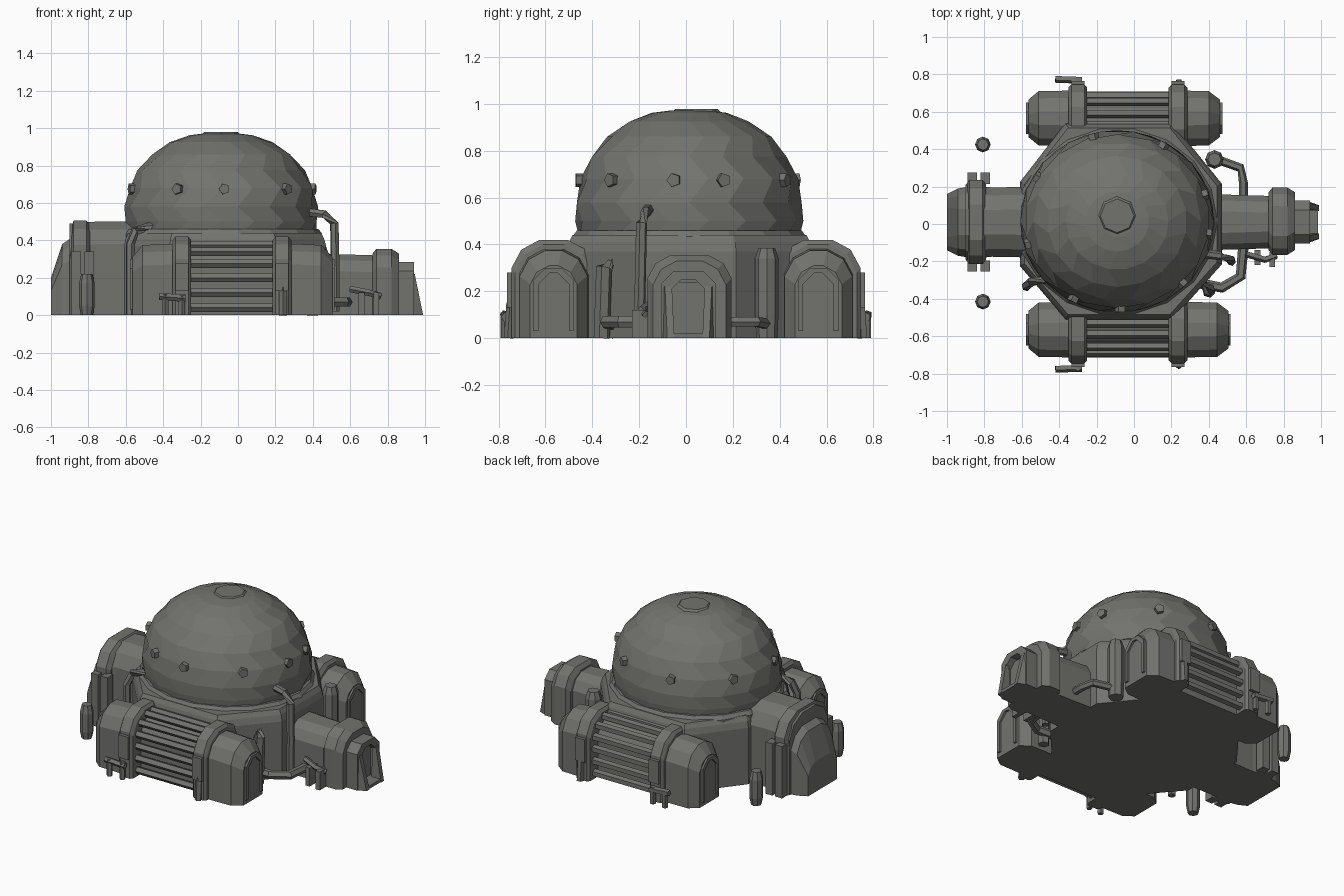
import bpy, bmesh, math
from mathutils import Vector

if "Cube" in bpy.data.objects:
    bpy.data.objects.remove(bpy.data.objects["Cube"])

mat = bpy.data.materials.new("weathered grey")
mat.diffuse_color = (0.17, 0.17, 0.157, 1)
mat.use_nodes = True
mat.node_tree.nodes["Principled BSDF"].inputs["Base Color"].default_value = mat.diffuse_color


def make(name, rings, caps=True):
    """Skin a list of equal-length point rings into a flat-faced object."""
    bm = bmesh.new()
    vs = [[bm.verts.new(p) for p in r] for r in rings]
    n = len(rings[0])
    for a, b in zip(vs, vs[1:]):
        for i in range(n):
            j = (i + 1) % n
            bm.faces.new((a[i], a[j], b[j], b[i]))
    if caps:
        bm.faces.new(vs[0][::-1])
        bm.faces.new(vs[-1])
    bmesh.ops.recalc_face_normals(bm, faces=bm.faces)
    me = bpy.data.meshes.new(name)
    bm.to_mesh(me)
    bm.free()
    me.materials.append(mat)
    ob = bpy.data.objects.new(name, me)
    bpy.context.collection.objects.link(ob)
    return ob


def vault(name, cy, secs, z0=0.0):
    """Chamfered arch swept along x; each section is (x, half width, height, chamfer)."""
    rings = []
    for x, w, h, c in secs:
        half = [(w, z0), (w, h - c), (w - c * .35, h - c * .35), (w - c, h)]
        pts = half + [(-a, b) for a, b in half[::-1]]
        rings.append([(x, cy + a, b) for a, b in pts])
    return make(name, rings)


def box(name, x0, x1, y0, y1, z0, z1):
    sq = [(x0, y0), (x1, y0), (x1, y1), (x0, y1)]
    return make(name, [[(x, y, z) for x, y in sq] for z in (z0, z1)])


def pipe(name, path, r, n=6):
    """Round bar following a path of points."""
    P = [Vector(p) for p in path]
    rings = []
    for i, p in enumerate(P):
        t = (P[min(i + 1, len(P) - 1)] - P[max(i - 1, 0)]).normalized()
        ref = Vector((0.3, 1, 0)) if abs(t.z) > .6 else Vector((0, 0, 1))
        u = t.cross(ref).normalized()
        v = t.cross(u)
        rings.append([p + r * (math.cos(k * math.tau / n) * u + math.sin(k * math.tau / n) * v)
                      for k in range(n)])
    return make(name, rings)


def arch_frame(name, x0, x1, cy, w, h, t, z0=0.0):
    """Arched door frame standing proud of an end wall."""
    rings = []
    for x, inset in ((x0, 0), (x1, 0), (x1, t), (x0, t)):
        a, b, c = w - inset, h - inset, .05
        rings.append([(x, cy + s * p, q) for s, p, q in (
            (1, a, z0), (1, a, b - c), (1, a - c, b), (-1, a - c, b), (-1, a, b - c), (-1, a, z0))])
    # skin along the arch instead of across it
    return make(name, [[r[i] for r in rings] for i in range(6)])


# dome
CX, CY, N = -0.09, 0.014, 18
prof = [(.98, .43), (1, .50), (1, .58), (.955, .68), (.865, .775), (.72, .86),
        (.53, .925), (.33, .962), (.17, .972)]
make("dome", [[(CX + .518 * r * math.cos((k + .5 * (i % 2)) * math.tau / N),
                CY + .487 * r * math.sin((k + .5 * (i % 2)) * math.tau / N), z)
               for k in range(N)] for i, (r, z) in enumerate(prof)])
make("dome_cap", [[(CX + r * math.cos(k * math.tau / 8), CY + .03 + r * math.sin(k * math.tau / 8), z)
                   for k in range(8)] for r, z in ((.12, .95), (.09, .979))])

# small lugs on the dome
for ang in (-118, -88, -45, -8, 18, 60, 105, 150, 195):
    a = math.radians(ang)
    d = Vector((math.cos(a), math.sin(a), 0))
    p = Vector((CX + .475 * math.cos(a), CY + .45 * math.sin(a), .675))
    pipe("dome_lug", [p, p + d * .035], .03, 5)

# octagonal base building with sloping shoulder
base = [(-.6, -.22), (-.36, -.5), (.2, -.5), (.46, -.21), (.46, .21), (.2, .53), (-.36, .53), (-.6, .22)]
make("base_drum", [[(CX + (x - CX) * s, CY + (y - CY) * s, z) for x, y in base]
                   for s, z in ((1.02, 0), (1.02, .37), (1.0, .41), (.97, .44))])
make("dome_collar", [[(CX + .54 * r * math.cos(k * math.tau / N), CY + .505 * r * math.sin(k * math.tau / N), z)
                      for k in range(N)] for r, z in ((1, .37), (1, .435), (.965, .46))])

# front and back wings
for s, label, xr in ((-1, "front", .505), (1, "back", .46)):
    c = s * .565
    vault(label + "_wing_core", c - s * .02, [(-.4, .105, .36, .09), (.3, .105, .36, .09)])
    vault(label + "_wing_left_cap", c, [(-.565, .10, .31, .08), (-.51, .145, .375, .11), (-.25, .15, .385, .11)])
    vault(label + "_wing_right_cap", c, [(.2, .15, .385, .11), (xr - .06, .145, .375, .11), (xr, .10, .31, .08)])
    for x in (-.35, .185):
        vault(label + "_wing_rib", c, [(x, .165, .40, .12), (x + .015, .18, .42, .12),
                                       (x + .085, .18, .42, .12), (x + .1, .165, .40, .12)])
        box(label + "_rib_buttress", x + .015, x + .085, *sorted((s * .72, s * .765)), .13, .28)
    # slats between the ribs
    for y, z in ((.685, .04), (.69, .12), (.69, .20), (.685, .275), (.655, .34), (.59, .375), (.53, .375)):
        pipe(label + "_slat", [(-.26, s * y, z), (.2, s * y, z)], .024, 5)
    # linking roof to the drum
    box(label + "_wing_link", -.34, .19, *sorted((s * .42, s * .54)), 0, .37)
    # end door frames
    arch_frame(label + "_door_right", xr - .02, xr + .012, c, .085, .30, .02, .03)
    arch_frame(label + "_door_left", -.577, -.545, c, .085, .30, .02, .03)
    # footing pipes
    pipe(label + "_foot_pipe", [(-.42, s * .775, .10), (-.28, s * .77, .09)], .02, 5)
    pipe(label + "_foot_leg", [(-.39, s * .775, .11), (-.39, s * .775, 0)], .018, 5)
    pipe(label + "_foot_leg", [(-.30, s * .77, .11), (-.30, s * .77, 0)], .018, 5)
    pipe(label + "_side_leg", [(.24, s * .745, .15), (.24, s * .755, 0)], .022, 5)

# right entrance tunnel
vault("entrance_tunnel", .01, [(.4, .15, .33, .09), (.73, .14, .32, .09)])
vault("entrance_rib", .015, [(.72, .155, .33, .1), (.74, .18, .355, .1), (.82, .18, .355, .1), (.86, .155, .33, .1)])
vault("entrance_door", .01, [(.8, .09, .24, .05), (.90, .09, .24, .05)])
arch_frame("entrance_frame", .84, .94, .01, .115, .285, .035)
for s in (-1, 1):
    make("entrance_flare", [[(.92, .01 + s * .115, 0), (.99, .01 + s * .09, 0), (.99, .01 + s * .06, 0), (.92, .01 + s * .06, 0)],
                            [(.92, .01 + s * .115, .22), (.945, .01 + s * .1, .22), (.945, .01 + s * .07, .22), (.92, .01 + s * .07, .22)]])
box("entrance_sill", .9, .985, -.08, .1, 0, .02)
for x, y in ((.66, -.20), (.74, -.21)):
    box("entrance_step_post", x - .015, x + .015, y - .02, y + .06, 0, .12)
pipe("entrance_handrail", [(.6, -.16, .14), (.7, -.19, .12), (.76, -.17, .1)], .018, 5)

# left hangar
vault("hangar_body", .01, [(-.5, .19, .50, .12), (-.76, .185, .50, .12), (-.9, .20, .49, .13)])
vault("hangar_rib", .01, [(-.9, .20, .42, .12), (-.88, .225, .505, .13), (-.81, .225, .505, .13), (-.79, .20, .48, .12)])
vault("hangar_front", .01, [(-.88, .19, .42, .12), (-.94, .18, .38, .11), (-1.0, .15, .20, .07)])
for s in (-1, 1):
    y = .01 + s * .235
    for x in (-.865, -.795):
        box("hangar_buttress", x - .025, x + .025, y - .03, y + .03, 0, .34)

# free-standing posts
for y in (-.415, .425):
    make("beacon_post", [[(-.808 + r * math.cos(k * math.tau / 8), y + r * math.sin(k * math.tau / 8), z)
                          for k in range(8)] for r, z in ((.032, 0), (.042, .05), (.042, .17), (.03, .22))])
make("corner_tank", [[(.43 + r * math.cos(k * math.tau / 8), .345 + r * math.sin(k * math.tau / 8), z)
                      for k in range(8)] for r, z in ((.045, 0), (.05, .1), (.05, .34), (.035, .385))])

# pipework
pipe("tall_conduit", [(.38, -.16, .55), (.46, -.17, .54), (.515, -.19, .49), (.52, -.195, .25), (.52, -.2, .02)], .024)
pipe("left_conduit", [(-.46, -.29, .48), (-.55, -.31, .45), (-.575, -.33, .38), (-.575, -.335, .0)], .025)
pipe("ground_pipe_front", [(.36, -.32, .06), (.47, -.34, .07), (.57, -.28, .07), (.585, -.12, .07)], .028)
pipe("ground_pipe_back", [(.43, .35, .06), (.57, .30, .07), (.585, .22, .07), (.585, .12, .07)], .024)
pipe("corner_duct", [(.40, -.36, 0), (.40, -.35, .30), (.34, -.28, .36)], .035)
